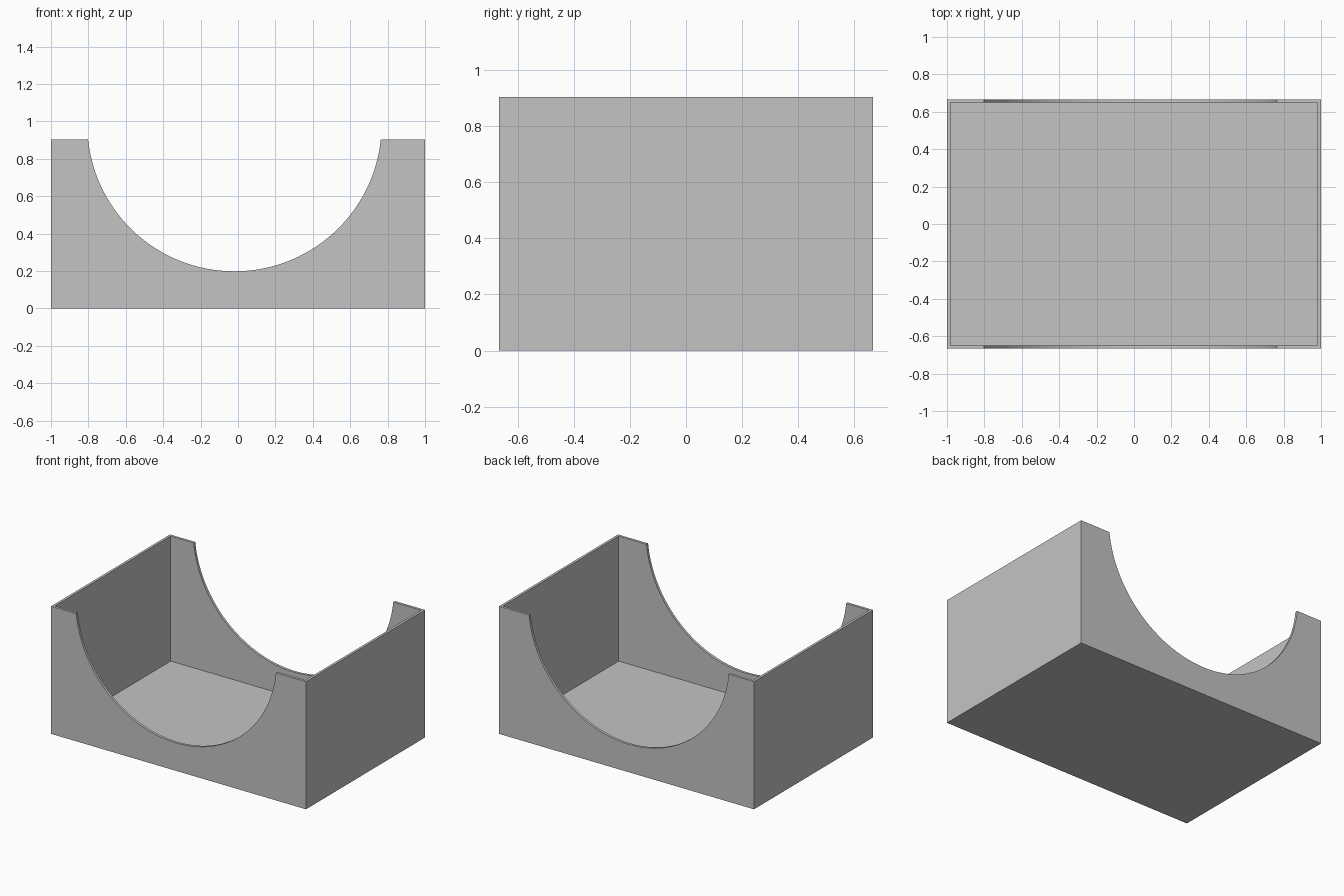
import bpy

cube = bpy.data.objects.get("Cube")
if cube:
    bpy.data.objects.remove(cube, do_unlink=True)

LENGTH, WIDTH, HEIGHT = 2.0, 1.333, 0.904
WALL = 0.018
ARC_X, ARC_Z, ARC_RADIUS = -0.019, 0.985, 0.787

grey = bpy.data.materials.new("plain grey")
grey.use_nodes = True
colour = (0.55, 0.55, 0.55, 1)
grey.diffuse_color = colour
grey.node_tree.nodes["Principled BSDF"].inputs["Base Color"].default_value = colour


def box(name, size, bottom):
    """Box centred on x and y, standing on the given height."""
    bpy.ops.mesh.primitive_cube_add(size=1, location=(0, 0, bottom + size[2] / 2))
    ob = bpy.context.object
    ob.name = name
    ob.scale = size
    bpy.ops.object.transform_apply(location=True, rotation=True, scale=True)
    ob.data.materials.append(grey)
    return ob


def cut(target, cutter):
    """Subtract the cutter from the target, then discard the cutter."""
    cutter.hide_render = True
    mod = target.modifiers.new("cut", "BOOLEAN")
    mod.operation = "DIFFERENCE"
    mod.solver = "EXACT"
    mod.object = cutter
    bpy.ops.object.select_all(action="DESELECT")
    bpy.context.view_layer.objects.active = target
    target.select_set(True)
    bpy.ops.object.modifier_apply(modifier=mod.name)
    bpy.data.objects.remove(cutter, do_unlink=True)


# Outer block
tray = box("open_tray", (LENGTH, WIDTH, HEIGHT), 0)

# Hollow interior, open at the top
cut(tray, box("cavity_cutter", (LENGTH - 2 * WALL, WIDTH - 2 * WALL, HEIGHT), WALL))

# Round cradle opening through the front and back walls
bpy.ops.mesh.primitive_cylinder_add(
    vertices=128, radius=ARC_RADIUS, depth=WIDTH * 2,
    location=(ARC_X, 0, ARC_Z), rotation=(1.5707963, 0, 0))
arc_cutter = bpy.context.object
arc_cutter.name = "arc_cutter"
arc_cutter.data.materials.append(grey)
cut(tray, arc_cutter)

# Smooth arc with crisp box edges
bpy.ops.object.shade_smooth_by_angle(angle=0.5)
